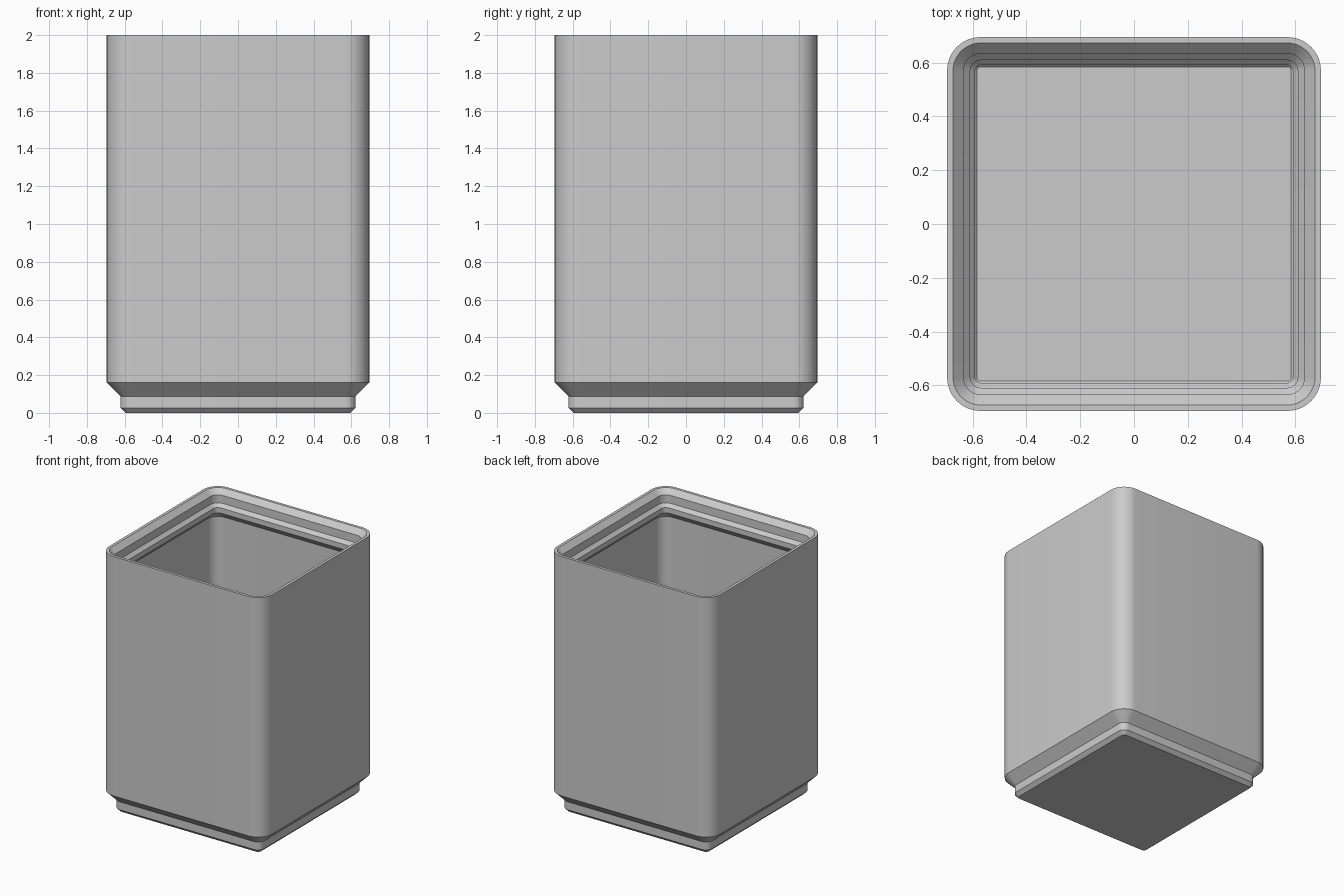
import bpy, bmesh, math

cube = bpy.data.objects.get("Cube")
if cube:
    bpy.data.objects.remove(cube)

CORNER = 0.57       # corner arc centres, shared by every ring
SEGMENTS = 12       # segments per rounded corner

# Section as (half width, height), from the foot up and back down inside
outside = [(0.596, 0), (0.623, 0.027), (0.623, 0.088), (0.695, 0.16), (0.695, 2)]
stacking_lip = [(0.673, 2), (0.634, 1.961), (0.634, 1.9), (0.609, 1.875),
                (0.609, 1.835), (0.663, 1.781)]
inside = [(0.663, 0.172), (0.591, 0.1), (0.591, 0.04), (0.584, 0.033)]


def ring(bm, half, z):
    """Rounded square loop of vertices."""
    radius = half - CORNER
    verts = []
    for quarter in range(4):
        middle = math.pi / 4 + quarter * math.pi / 2
        cx = math.copysign(CORNER, math.cos(middle))
        cy = math.copysign(CORNER, math.sin(middle))
        for i in range(SEGMENTS + 1):
            a = (quarter + i / SEGMENTS) * math.pi / 2
            verts.append(bm.verts.new((cx + radius * math.cos(a),
                                       cy + radius * math.sin(a), z)))
    return verts


# Container: skin the rings, then cap the underside and the inner floor
bm = bmesh.new()
rings = [ring(bm, h, z) for h, z in outside + stacking_lip + inside]
for low, high in zip(rings, rings[1:]):
    for i in range(len(low)):
        j = (i + 1) % len(low)
        bm.faces.new((low[i], low[j], high[j], high[i]))
bm.faces.new(rings[0][::-1])
bm.faces.new(rings[-1])
bmesh.ops.recalc_face_normals(bm, faces=bm.faces)
mesh = bpy.data.meshes.new("stacking_container")
bm.to_mesh(mesh)
bm.free()
container = bpy.data.objects.new("stacking_container", mesh)
bpy.context.collection.objects.link(container)

# Plain grey plastic
grey = bpy.data.materials.new("light grey plastic")
grey.use_nodes = True
colour = (0.6, 0.6, 0.6, 1)
grey.diffuse_color = colour
grey.node_tree.nodes["Principled BSDF"].inputs["Base Color"].default_value = colour
mesh.materials.append(grey)

# Smooth corners, sharp profile edges
bpy.ops.object.select_all(action="DESELECT")
container.select_set(True)
bpy.context.view_layer.objects.active = container
bpy.ops.object.shade_smooth_by_angle(angle=math.radians(30))
